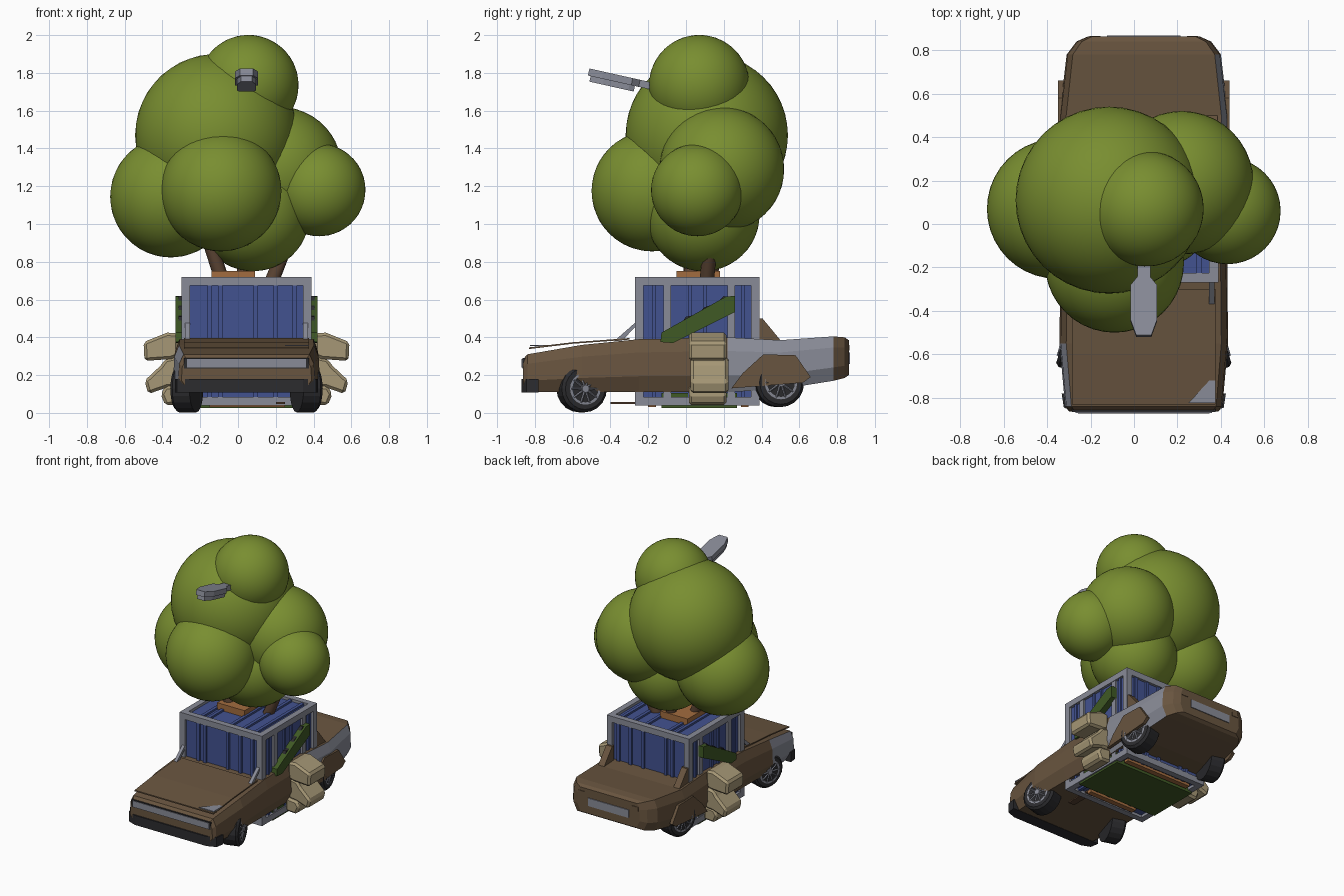
import bpy, bmesh, math
from mathutils import Vector, Matrix

cube = bpy.data.objects.get("Cube")
if cube:
    bpy.data.objects.remove(cube, do_unlink=True)

CX = 0.045  # centre line of the car


def material(name, rgb):
    m = bpy.data.materials.new(name)
    m.use_nodes = True
    m.diffuse_color = (*rgb, 1)
    m.node_tree.nodes["Principled BSDF"].inputs["Base Color"].default_value = (*rgb, 1)
    return m


LEAF = material("leaf green", (.19, .27, .03))
BROWN = material("rust brown", (.14, .09, .05))
GREY = material("metal grey", (.25, .26, .31))
BLUE = material("container blue", (.055, .085, .28))
BLACK = material("rubber black", (.025, .025, .028))
GREEN = material("dark green", (.05, .1, .018))
STONE = material("sandy beige", (.38, .31, .18))
ORANGE = material("orange wood", (.36, .15, .05))
BARK = material("bark brown", (.1, .055, .032))


def finish(name, bm, *mats):
    bmesh.ops.recalc_face_normals(bm, faces=bm.faces)
    mesh = bpy.data.meshes.new(name)
    bm.to_mesh(mesh)
    bm.free()
    for m in mats:
        mesh.materials.append(m)
    ob = bpy.data.objects.new(name, mesh)
    bpy.context.collection.objects.link(ob)
    return ob


def prism(name, pts, axis, a, b, mat, matrix=None):
    """Extrude a 2D outline along an axis from a to b."""
    bm = bmesh.new()
    place = {"x": lambda p, t: (t, p[0], p[1]),
             "y": lambda p, t: (p[0], t, p[1]),
             "z": lambda p, t: (p[0], p[1], t)}[axis]
    rings = [[bm.verts.new(place(p, t)) for p in pts] for t in (a, b)]
    for r in rings:
        bm.faces.new(r)
    for i in range(len(pts)):
        j = (i + 1) % len(pts)
        bm.faces.new((rings[0][i], rings[0][j], rings[1][j], rings[1][i]))
    if matrix:
        bm.transform(matrix)
    return finish(name, bm, mat)


def box(name, x, y, z, mat):
    pts = [(x[0], y[0]), (x[1], y[0]), (x[1], y[1]), (x[0], y[1])]
    return prism(name, pts, "z", z[0], z[1], mat)


def tube(bm, p, q, r1, r2, sides):
    p, q = Vector(p), Vector(q)
    d = q - p
    mat = Matrix.Translation((p + q) / 2) @ d.to_track_quat("Z", "Y").to_matrix().to_4x4()
    bmesh.ops.create_cone(bm, cap_ends=True, segments=sides, radius1=r1, radius2=r2,
                          depth=d.length, matrix=mat)


# Tree crown
crown = [("top", .055, .07, 1.735, .266), ("main", -.115, .11, 1.47, .43),
         ("front", -.09, -.18, 1.175, .32), ("right", -.355, .07, 1.145, .322),
         ("left", .43, .06, 1.18, .245), ("back", .22, .19, 1.29, .33),
         ("lower", .08, .09, 1.05, .3)]
for part, x, y, z, r in crown:
    bm = bmesh.new()
    bmesh.ops.create_icosphere(bm, subdivisions=4, radius=r, matrix=Matrix.Translation((x, y, z)))
    for f in bm.faces:
        f.smooth = True
    finish("foliage_" + part, bm, LEAF)

# Trunks and planter tray
bm = bmesh.new()
for p, q in [((-.05, .03, .6), (-.15, .02, .9)), ((.14, .1, .6), (.26, .13, .9)),
             ((.02, .12, .6), (.04, .15, .9))]:
    tube(bm, p, q, .04, .036, 10)
for f in bm.faces:
    f.smooth = len(f.verts) == 4
finish("trunks", bm, BARK)
box("planter_tray", (-.14, .09), (-.05, .18), (.68, .75), ORANGE)

# Lamp head poking out of the crown
tilt = Matrix.Translation((CX, -.2, 1.725)) @ Matrix.Rotation(-.22, 4, "X")


def mirrored(half):
    return half + [(-x, y) for x, y in reversed(half)]


prism("lamp_head", mirrored([(.03, .1), (.03, -.05), (.062, -.09), (.062, -.25), (.035, -.325)]),
      "z", -.01, .028, GREY, tilt)
prism("lamp_lens", mirrored([(.04, -.07), (.05, -.1), (.05, -.24), (.03, -.31)]),
      "z", -.04, -.01, GREY, tilt)

# Shipping container: core, frame beams, ribs
X, Y, Z = (-.3, .39), (-.27, .39), (.04, .72)
T = .045
box("container_core", (X[0] + .02, X[1] - .02), (Y[0] + .02, Y[1] - .02), (Z[0] + .02, Z[1] - .02), BLUE)


def ends(r):
    return ((r[0], r[0] + T), (r[1] - T, r[1]))


for a in (0, 1):
    for b in (0, 1):
        box("frame_beam_x", X, ends(Y)[a], ends(Z)[b], GREY)
        box("frame_beam_y", ends(X)[a], Y, ends(Z)[b], GREY)
        box("frame_post", ends(X)[a], ends(Y)[b], Z, GREY)
for x in (-.15, -.095, .095, .2, .3):
    box("wall_rib", (x - .012, x + .012), (Y[0] + .006, Y[1] - .006), (Z[0] + T, Z[1] - T), BLUE)
    box("roof_rib", (x - .012, x + .012), (Y[0] + T, Y[1] - T), (Z[0] + .006, Z[1] - .006), BLUE)
for y in (-.1, .24):
    box("side_post", (X[0] + .004, X[1] - .004), (y - .02, y + .02), (Z[0] + T, Z[1] - T), GREY)
for y in (-.17, .02, .1, .3):
    box("side_rib", (X[0] + .008, X[1] - .008), (y - .01, y + .01), (Z[0] + T, Z[1] - T), BLUE)

# Car body lofted along its length: y, half width, bottom, top
stations = [(-.862, .345, .125, .285), (-.84, .362, .11, .31), (-.55, .388, .11, .36),
            (-.25, .385, .11, .39), (.22, .385, .11, .4), (.5, .388, .125, .385),
            (.78, .355, .17, .405), (.84, .31, .185, .4), (.862, .26, .2, .385)]
bm = bmesh.new()
rings = []
for y, w, lo, hi in stations:
    half = [(.9, 0), (1, .3), (.985, .75), (.92, 1)]
    loop = half + [(-u, v) for u, v in reversed(half)]
    rings.append([bm.verts.new((CX + u * w, y, lo + v * (hi - lo))) for u, v in loop])
bm.faces.new(rings[0])
bm.faces.new(rings[-1])
for r, s in zip(rings, rings[1:]):
    for i in range(8):
        j = (i + 1) % 8
        bm.faces.new((r[i], r[j], s[j], s[i]))
bm.normal_update()
for f in bm.faces:
    c = f.calc_center_median()
    flank = abs(c.x - CX) > .3
    bare = (c.x > CX and .22 < c.y < .78) or (c.x < CX and -.8 < c.y < -.55)
    f.material_index = 1 if flank and bare else 0
finish("car_body", bm, BROWN, GREY)

# Bonnet lid, bumper and lights
prism("bonnet_lid", [(-.83, .338), (-.6, .366), (-.3, .388), (-.3, .396), (-.6, .374), (-.83, .347)],
      "x", CX - .33, CX + .33, BROWN)
prism("bare_bonnet_corner", [(.25, -.825), (.375, -.825), (.375, -.69)], "z", .346, .353, GREY,
      Matrix.Translation((0, 0, .007)))
prism("front_bumper", mirrored([(.3, -.872), (.368, -.845), (.378, -.78)]), "z", .108, .18, BLACK,
      Matrix.Translation((CX, 0, 0)))
box("headlight_strip", (CX - .315, CX + .315), (-.87, -.85), (.24, .285), GREY)
box("grille_shadow", (CX - .33, CX + .33), (-.866, -.85), (.235, .291), BLACK)
box("rear_plate", (CX - .17, CX + .17), (.85, .868), (.26, .32), GREY)
for s in (1, -1):
    box("tail_light", sorted((CX + s * .2, CX + s * .25)), (.85, .866), (.33, .36), BROWN)


# Wheels: tyre, rim ring, spokes and hub, splayed outwards
def wheel(name, s, y, z, r, angle):
    place = (Matrix.Translation((CX + s * .318, y, z)) @ Matrix.Rotation(s * angle, 4, "Z")
             @ Matrix.Diagonal((s, 1, 1, 1)))
    bm = bmesh.new()
    tube(bm, (-.055, 0, 0), (.04, 0, 0), r, r, 20)
    tube(bm, (.04, 0, 0), (.055, 0, 0), r, r * .88, 20)
    bm.transform(place)
    finish(name + "_tyre", bm, BLACK)
    bm = bmesh.new()
    inner, outer = [], []
    for i in range(20):
        a = math.tau * i / 20
        for ring, k in ((inner, .58), (outer, .68)):
            ring.append(bm.verts.new((.059, k * r * math.cos(a), k * r * math.sin(a))))
    for i in range(20):
        j = (i + 1) % 20
        bm.faces.new((inner[i], inner[j], outer[j], outer[i]))
    for i in range(10):
        a = math.tau * i / 10
        tube(bm, (.058, 0, 0), (.058, .62 * r * math.cos(a), .62 * r * math.sin(a)), .006, .005, 4)
    tube(bm, (.05, 0, 0), (.066, 0, 0), .025, .02, 10)
    bm.transform(place)
    finish(name + "_rim", bm, GREY)


for s in (1, -1):
    wheel("front_wheel", s, -.55, .128, .125, .3)
    wheel("rear_wheel", s, .49, .16, .13, .22)


# Parts repeated on both sides
def sided(name, pts, a, b, mat):
    for s in (1, -1):
        prism(name, pts, "x", CX + s * a, CX + s * b, mat)


sided("wheel_arch", [(.24, .13), (.3, .21), (.41, .31), (.58, .305), (.66, .19), (.62, .16)],
      .37, .394, BROWN)
sided("windscreen_pillar", [(-.38, .38), (-.34, .38), (-.255, .47), (-.255, .49)], .3, .325, GREY)
sided("rear_pillar", [(.38, .5), (.405, .5), (.5, .385), (.38, .385)], .29, .34, BROWN)
sided("side_planter", [(-.135, .375), (-.07, .37), (.26, .535), (.26, .62), (.21, .615), (-.13, .425)],
      .33, .375, GREEN)
sided("planter_soil", [(-.02, .48), (0, .51), (.06, .52), (.1, .56), (.16, .58), (.2, .62), (.24, .6)],
      .335, .36, BLACK)

# Stacked stones beside the car
stones = [[(.36, .42), (.42, .425), (.545, .375), (.54, .275), (.4, .285), (.36, .3)],
          [(.36, .3), (.43, .285), (.455, .25), (.54, .17), (.52, .1), (.42, .135), (.36, .14)],
          [(.34, .15), (.43, .14), (.455, .1), (.43, .04), (.34, .045)]]
for s in (1, -1):
    for i, pts in enumerate(stones):
        shift = .01 * (i % 2)
        ob = prism("stacked_stone", [(CX + s * x, z) for x, z in pts], "y", .015 + shift, .215 + shift, STONE)
        mod = ob.modifiers.new("chamfer", "BEVEL")
        mod.width = .015
        mod.segments = 1

# Underside slab and loose planks
box("underside_slab", (-.29, .38), (-.13, .27), (.025, .105), GREEN)
box("loose_plank", (-.22, .33), (.29, .33), (.03, .05), ORANGE)
box("loose_plank", (-.15, .25), (-.2, -.16), (.03, .05), ORANGE)
box("drag_strip", (.2, .25), (-.4, -.1), (.048, .058), BARK)
